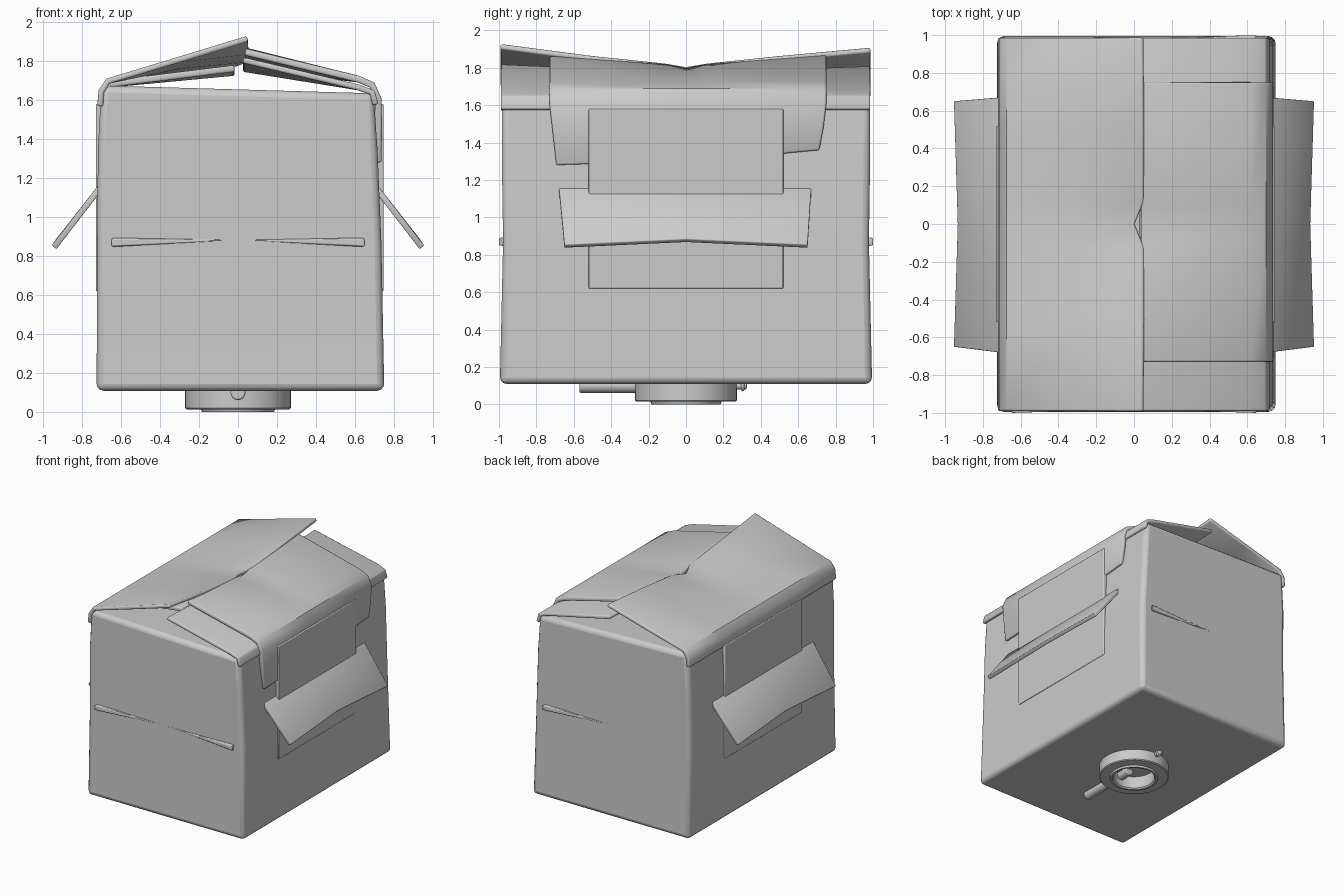
import bpy, bmesh
from mathutils import Vector

if "Cube" in bpy.data.objects:
    bpy.data.objects.remove(bpy.data.objects["Cube"])


def finish(name, bm, bevel=0.0, segs=3, thick=0.0):
    bm.normal_update()
    me = bpy.data.meshes.new(name)
    bm.to_mesh(me)
    bm.free()
    ob = bpy.data.objects.new(name, me)
    bpy.context.collection.objects.link(ob)
    if thick:
        s = ob.modifiers.new("thickness", 'SOLIDIFY')
        s.thickness, s.offset = thick, -1
    if bevel:
        b = ob.modifiers.new("round", 'BEVEL')
        b.width, b.segments, b.limit_method = bevel, segs, 'ANGLE'
        b.angle_limit = 0.9
    bpy.ops.object.select_all(action='DESELECT')
    ob.select_set(True)
    bpy.context.view_layer.objects.active = ob
    bpy.ops.object.shade_smooth_by_angle(angle=0.7)
    return ob


def sheet(name, rows, thick, bevel=0.01):
    """Card sheet from rows of points; its upper side is the outer side."""
    bm = bmesh.new()
    vs = [[bm.verts.new(p) for p in r] for r in rows]
    for a, b in zip(vs, vs[1:]):
        for i in range(len(a) - 1):
            bm.faces.new((a[i], a[i + 1], b[i + 1], b[i]))
    bm.normal_update()
    if sum(f.normal.z * f.calc_area() for f in bm.faces) < 0:
        bmesh.ops.reverse_faces(bm, faces=bm.faces[:])
    return finish(name, bm, bevel, 2, thick)


def hull(name, pts, bevel=0.0):
    bm = bmesh.new()
    for p in pts:
        bm.verts.new(p)
    bmesh.ops.convex_hull(bm, input=bm.verts[:])
    bmesh.ops.dissolve_limit(bm, angle_limit=0.01, verts=bm.verts[:], edges=bm.edges[:])
    return finish(name, bm, bevel, 2)


def block(name, x, y, z, bevel):
    return hull(name, [(a, b, c) for a in x for b in y for c in z], bevel)


# Box body: stacked loops (left x, right x, half depth, left z, right z)
levels = [(-.725, .75, .995, .11, .11), (-.722, .735, .978, .87, .87),
          (-.718, .715, .985, 1.35, 1.35), (-.70, .695, .985, 1.675, 1.635)]
bm = bmesh.new()
rings = []
for xl, xr, d, zl, zr in levels:
    zm = (zl + zr) / 2
    pts = [(xl, -d, zl), (0, -d, zm), (xr, -d, zr), (xr, d, zr), (0, d, zm), (xl, d, zl)]
    rings.append([bm.verts.new(p) for p in pts])
for a, b in zip(rings, rings[1:]):
    for i in range(6):
        j = (i + 1) % 6
        bm.faces.new((a[i], a[j], b[j], b[i]))
for r in (rings[0], rings[-1]):
    bm.faces.new((r[0], r[1], r[4], r[5]))
    bm.faces.new((r[1], r[2], r[3], r[4]))
bmesh.ops.recalc_face_normals(bm, faces=bm.faces[:])
finish("box_body", bm, 0.035, 3)

# Left top flap, sagging in the middle
rows = []
for y, x, z in [(-.99, .045, 1.93), (-.5, .05, 1.865), (-.12, .05, 1.825), (0, .0, 1.805),
                (.12, .05, 1.825), (.5, .05, 1.865), (.985, .045, 1.91)]:
    rows.append([(-.722, y, 1.57), (-.715, y, 1.65), (-.675, y, 1.71),
                 (-.3, y, 1.71 + (z - 1.71) * .52), (x, y, z)])
sheet("left_top_flap", rows, .03)

# Folded layer under the left flap
sheet("left_under_flap", [[(-.66, y, 1.70), (-.02, y, z)] for y, z in
                          [(-.72, 1.78), (0, 1.76), (.74, 1.78)]], .035)

# Right top flap
sheet("right_top_flap", [[(.03, y, z), (.62, y, 1.68), (.70, y, 1.65), (.72, y, 1.58)]
                         for y, z in [(-.99, 1.82), (0, 1.775), (.985, 1.81)]], .03)

# Outer layer on the right flap, hanging over the side
sheet("right_outer_flap", [[(.04, y, z), (.62, y, 1.725), (.70, y, 1.69), (.735, y, 1.61),
                            (.738, y * .98, 1.48), (.736, y * .95, zb)]
                           for y, z, zb in [(-.73, 1.865, 1.28), (-.1, 1.82, 1.3),
                                            (0, 1.80, 1.3), (.1, 1.82, 1.3), (.75, 1.87, 1.36)]],
      .035)

for s, side in ((1, "right"), (-1, "left")):
    # Grip panel and swung-out grip flap
    wall = .746 if s > 0 else .729
    block(side + "_grip_panel", (s * .69, s * wall), (-.52, .52), (.62, 1.58), .006)
    sheet(side + "_grip_flap", [[(s * .715, yt, 1.165), (s * xb, yb, zb)] for yt, yb, xb, zb in
                                [(-.68, -.65, .955, .855), (0, 0, .935, .885),
                                 (.67, .65, .955, .855)]], .03, .005)

# Creased slits on the front and back walls
for name, s, y in (("front_slit_left", -1, -1), ("front_slit_right", 1, -1),
                   ("back_slit", 1, 1)):
    hull(name, [(0, y * .972, .884), (0, y * .98, .882),
                (s * .63, y * .95, .90), (s * .63, y * .95, .845),
                (s * .65, y * 1.0, .89), (s * .65, y * 1.0, .85)], .006)

# Ring under the box
prof = [(.16, .12), (.16, .01), (.17, 0), (.185, 0), (.19, .015), (.265, .015),
        (.272, .022), (.272, .12)]
N = 48
bm = bmesh.new()
vs = [bm.verts.new((r, 0, z)) for r, z in prof]
es = [bm.edges.new(p) for p in zip(vs, vs[1:])]
bmesh.ops.spin(bm, geom=vs + es, cent=(0, 0, 0), axis=(0, 0, 1), angle=6.283185307,
               steps=N, use_merge=True)
bmesh.ops.remove_doubles(bm, verts=bm.verts[:], dist=.0005)
bmesh.ops.recalc_face_normals(bm, faces=bm.faces[:])
finish("base_ring", bm)


# Rod through the ring, with a small collar at the back
def rod(name, r, y0, y1):
    bpy.ops.mesh.primitive_cylinder_add(vertices=24, radius=r, depth=y1 - y0,
                                        location=(0, (y0 + y1) / 2, .1),
                                        rotation=(1.570796, 0, 0))
    ob = bpy.context.object
    ob.name = name
    b = ob.modifiers.new("round", 'BEVEL')
    b.width, b.segments, b.limit_method = .008, 2, 'ANGLE'
    bpy.ops.object.shade_smooth_by_angle(angle=0.7)


rod("base_rod_front", .038, -.57, -.05)
rod("base_rod_back", .02, .2, .325)
rod("base_rod_collar", .03, .295, .312)
